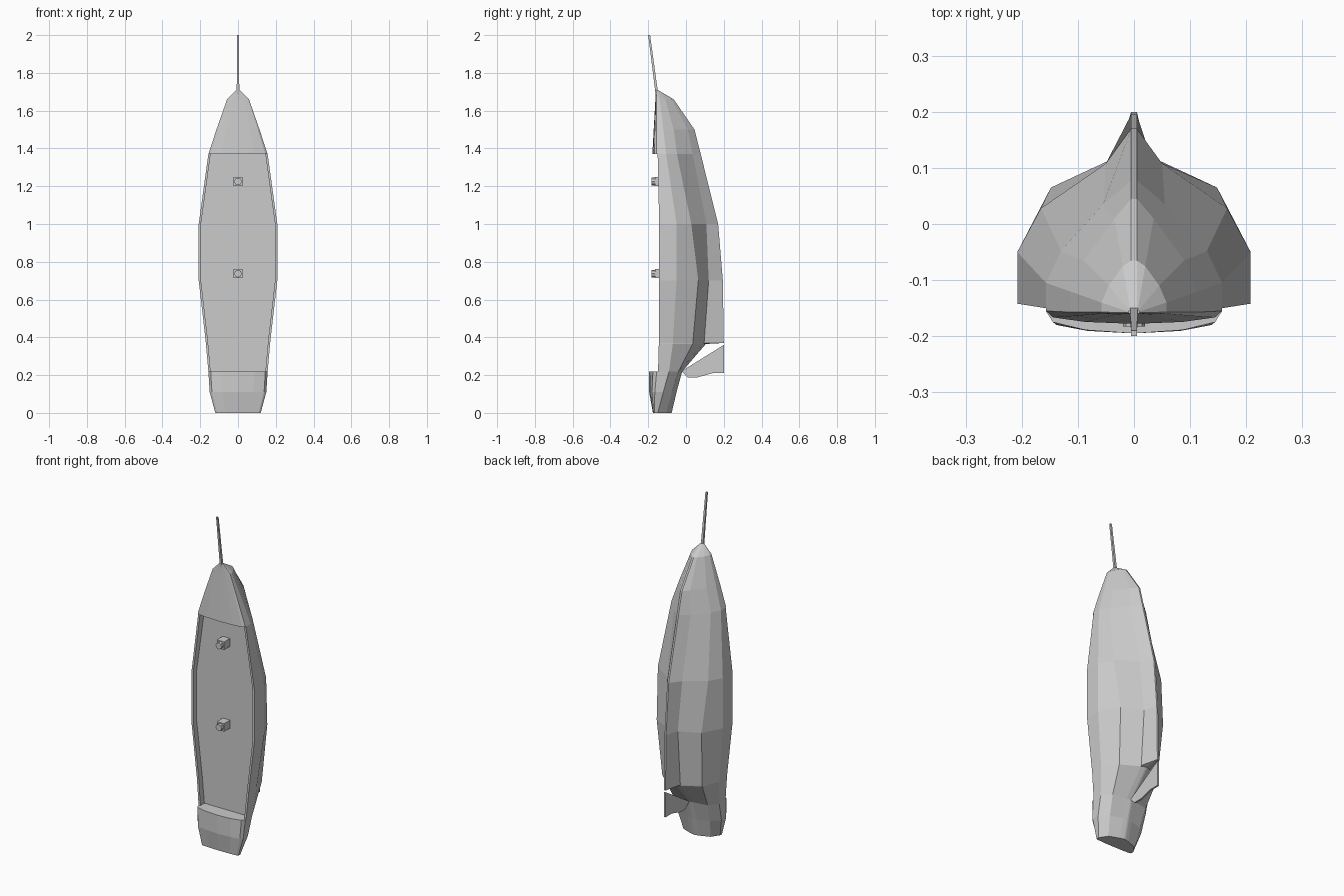
import bpy, bmesh
from mathutils import Vector

if "Cube" in bpy.data.objects:
    bpy.data.objects.remove(bpy.data.objects["Cube"])

DECK_Y = -0.11


def make_object(name, bm):
    bmesh.ops.remove_doubles(bm, verts=bm.verts, dist=1e-5)
    bmesh.ops.recalc_face_normals(bm, faces=bm.faces)
    mesh = bpy.data.meshes.new(name)
    bm.to_mesh(mesh)
    bm.free()
    obj = bpy.data.objects.new(name, mesh)
    bpy.context.collection.objects.link(obj)
    return obj


def loft(name, rings):
    bm = bmesh.new()
    loops = [[bm.verts.new(p) for p in ring] for ring in rings]
    n = len(loops[0])
    for a, b in zip(loops, loops[1:]):
        for i in range(n):
            j = (i + 1) % n
            bm.faces.new((a[i], a[j], b[j], b[i]))
    bm.faces.new(loops[0])
    bm.faces.new(loops[-1])
    return make_object(name, bm)


def station(z, crown, w, sheer, chine, bx, by, gx, gy, keel, is_open):
    # half section from the deck centre, over the rail, round to the keel
    if is_open:
        top = [(w - 0.012, DECK_Y), (w - 0.012, sheer)]
        crown = DECK_Y
    else:
        rise = crown - sheer
        top = [(w * 0.55, sheer + rise * 0.85), (w * 0.92, sheer + rise * 0.5)]
    half = top + [(w, sheer), (w, chine), (bx, by), (gx, gy), (0.005, keel)]
    ring = [(0, crown)] + half + [(-x, y) for x, y in reversed(half)]
    return [(x, y, z) for x, y in ring]


# hull: stern at the bottom, bow at the top; last value marks the open deck
stations = [
    (0.00, -.175, .120, -.168, -.150, .090, -.105, .030, -.082, -.076, 0),
    (0.11, -.195, .150, -.165, -.120, .105, -.075, .030, -.055, -.050, 0),
    (0.22, -.195, .157, -.155, -.090, .115, -.040, .030, -.026, -.020, 0),
    (0.22, 0, .157, -.148, -.090, .115, -.040, .030, -.026, -.020, 1),
    (0.365, 0, .170, -.144, -.070, .132, .035, .030, .095, .105, 1),
    (0.37, 0, .170, -.144, -.070, .132, .036, .030, .096, .200, 1),
    (0.70, 0, .208, -.142, -.050, .148, .065, .030, .120, .195, 1),
    (1.00, 0, .208, -.142, -.050, .166, .028, .050, .108, .170, 1),
    (1.37, 0, .157, -.150, -.105, .130, -.048, .055, .035, .078, 1),
    (1.37, -.178, .157, -.155, -.105, .130, -.048, .055, .035, .078, 0),
    (1.50, -.171, .114, -.157, -.120, .090, -.065, .035, .010, .045, 0),
    (1.66, -.162, .058, -.157, -.140, .045, -.110, .020, -.075, -.065, 0),
    (1.71, -.160, .010, -.158, -.156, .008, -.154, .007, -.152, -.150, 0),
]
loft("hull", [station(*s) for s in stations])

# rudder: thin plate behind the keel
rudder = [(.2, .36), (.2, .21), (.14, .21), (.06, .188), (.01, .188), (-.025, .22)]
loft("rudder", [[(x, y, z) for y, z in rudder] for x in (-.005, .005)])


def square_spar(name, start, end, r0, r1):
    rings = [[Vector(c) + Vector((r * a, r * b, 0))
              for a, b in ((-1, -1), (1, -1), (1, 1), (-1, 1))]
             for c, r in ((start, r0), (end, r1))]
    loft(name, rings)


# bowsprit
square_spar("bowsprit", (0, -.153, 1.68), (0, -.195, 2.0), .007, .005)

# mast stumps: square step with an octagonal stub
for name, z in (("fore_mast", 1.225), ("main_mast", .737)):
    bpy.ops.mesh.primitive_cube_add(size=1, location=(0, -.136, z))
    step = bpy.context.object
    step.name = name + "_step"
    step.dimensions = (.048, .058, .048)
    bpy.ops.mesh.primitive_cylinder_add(vertices=8, radius=.02, depth=.04,
                                        location=(0, -.163, z),
                                        rotation=(1.5708, 0, 0))
    bpy.context.object.name = name + "_stub"
